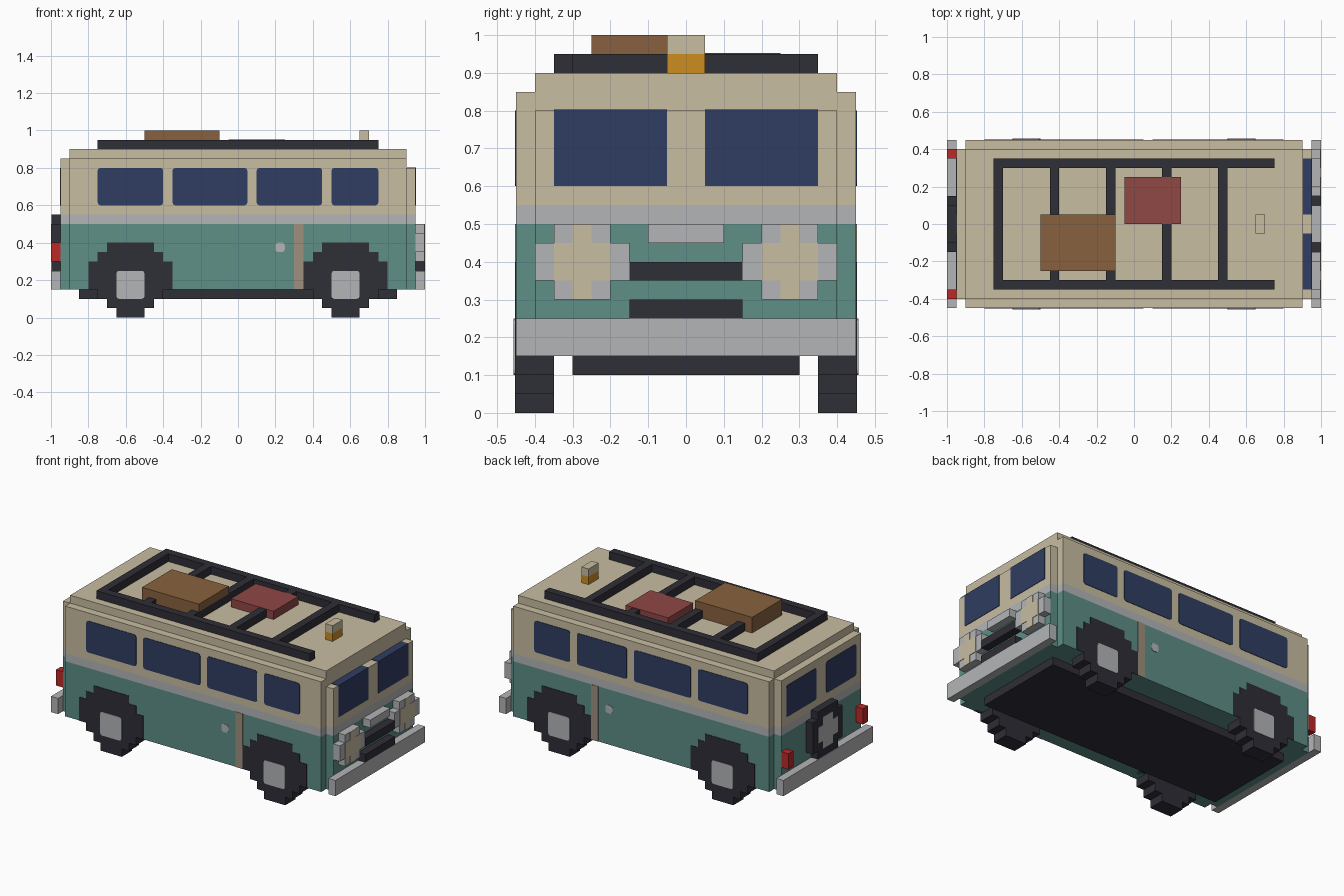
import bpy
import bmesh
from mathutils import Vector

cube = bpy.data.objects.get("Cube")
if cube:
    bpy.data.objects.remove(cube, do_unlink=True)

U = 0.05     # block size
SKIN = 0.003  # how far painted plates stand proud


def material(name, rgb):
    linear = [((c / 255 + 0.055) / 1.055) ** 2.4 for c in rgb]
    mat = bpy.data.materials.new(name)
    mat.use_nodes = True
    mat.diffuse_color = (*linear, 1)
    mat.node_tree.nodes["Principled BSDF"].inputs["Base Color"].default_value = (*linear, 1)
    return mat


CREAM = material("cream paint", (200, 189, 162))
TEAL = material("teal paint", (94, 142, 134))
SILVER = material("silver trim", (180, 181, 183))
DARK = material("dark rubber", (47, 46, 55))
GLASS = material("blue glass", (47, 61, 97))
BROWN = material("brown leather", (136, 97, 62))
MAROON = material("maroon case", (143, 72, 70))
AMBER = material("amber lamp", (204, 141, 33))
RED = material("red lamp", (188, 40, 40))
TAN = material("tan door seam", (157, 144, 127))


def blocks(name, mat, boxes, round_axis=None):
    """One object from boxes (x0, x1, y0, y1, z0, z1); may round edges along an axis."""
    bm = bmesh.new()
    for x0, x1, y0, y1, z0, z1 in boxes:
        lo, hi = Vector((x0, y0, z0)), Vector((x1, y1, z1))
        new = bmesh.ops.create_cube(bm, size=1)["verts"]
        for v in new:
            v.co = (lo + hi) / 2 + v.co * (hi - lo)
    if round_axis is not None:
        edges = [e for e in bm.edges
                 if abs((e.verts[0].co - e.verts[1].co).normalized()[round_axis]) > 0.9]
        bmesh.ops.bevel(bm, geom=edges, offset=0.014, segments=2, profile=0.5,
                        affect='EDGES')
    mesh = bpy.data.meshes.new(name)
    bm.to_mesh(mesh)
    bm.free()
    mesh.materials.append(mat)
    obj = bpy.data.objects.new(name, mesh)
    bpy.context.collection.objects.link(obj)
    return obj


def both(a, b):
    """A y interval and its mirror image."""
    return [(a, b), (-b, -a)]


def side_plates(name, mat, spans, z0, z1, proud=SKIN, rounded=None):
    """Thin plates on both long sides, over the given x spans."""
    blocks(name, mat, [(a, b, *y, z0, z1) for a, b in spans
                       for y in both(0.44, 0.45 + proud)], rounded)


# Body shell: three colour bands, with stepped end panels
for name, mat, z0, z1 in (("lower_body", TEAL, 0.15, 0.5),
                          ("waist_stripe", SILVER, 0.5, 0.55),
                          ("upper_body", CREAM, 0.55, 0.85)):
    blocks(name, mat, [(-0.9, 0.9, -0.45, 0.45, z0, z1),
                       (-0.95, -0.9, -0.4, 0.4, z0, z1),
                       (0.9, 0.95, -0.4, 0.4, z0, min(z1, 0.8))])
blocks("roof", CREAM, [(-0.9, 0.9, -0.4, 0.4, 0.85, 0.9)])
blocks("chassis", DARK, [(-0.85, 0.85, -0.3, 0.3, 0.1, 0.15)])

# Windows, door seams and handles
side_plates("side_windows", GLASS,
            [(-0.75, -0.4), (-0.35, 0.05), (0.1, 0.45), (0.5, 0.75)], 0.6, 0.8, rounded=1)
side_plates("door_seams", TAN, [(0.3, 0.35)], 0.15, 0.5)
side_plates("door_handles", SILVER, [(0.2, 0.25)], 0.35, 0.4, rounded=1)
blocks("windscreen", GLASS, [(0.9 + SKIN, 0.95 + SKIN, *y, 0.6, 0.8 + SKIN)
                             for y in both(0.05, 0.35)])
blocks("rear_windows", GLASS, [(-0.95 - SKIN, -0.94, *y, 0.6, 0.8)
                               for y in both(0.05, 0.35)], 0)

# Wheels: stacked rows of blocks, half widths in half blocks from the ground up
ROWS = (3, 5, 7, 9, 9, 9, 7, 5)
wheel_number = 0
for cx in (-0.575, 0.575):
    for y in both(0.35, 0.45 + SKIN):
        wheel_number += 1
        blocks(f"tyre_{wheel_number}", DARK,
               [(cx - w * U / 2, cx + w * U / 2, *y, i * U, (i + 1) * U)
                for i, w in enumerate(ROWS)])
    side_plates("hubcaps", SILVER, [(cx - 0.075, cx + 0.075)], 0.1, 0.25, 2 * SKIN, 1)

# Bumpers
for name, x0 in (("nose_bumper", 0.95), ("tail_bumper", -1.0)):
    blocks(name, SILVER, [(x0, x0 + U, -0.45, 0.45, 0.15, 0.25)])

# Nose: grille bars, badge plate and stepped headlamps
blocks("grille_bars", DARK, [(0.95, 1, -0.15, 0.15, z, z + U) for z in (0.25, 0.35)])
blocks("nose_plate", SILVER, [(0.95, 1, -0.1, 0.1, 0.45, 0.5)])
rims, lenses = [], []
for c in (-0.275, 0.275):
    rims += [(0.95, 1 - SKIN, c - 0.075, c + 0.075, 0.3, 0.5),
             (0.95, 1 - SKIN, c - 0.125, c + 0.125, 0.35, 0.45)]
    lenses += [(0.95, 1, c - 0.075, c + 0.075, 0.35, 0.45),
               (0.95, 1, c - 0.025, c + 0.025, 0.3, 0.5)]
blocks("headlamp_rims", SILVER, rims)
blocks("headlamp_lenses", CREAM, lenses)

# Tail: spare wheel and lamps
blocks("spare_tyre", DARK, [(-1 + SKIN, -0.95, -0.15, 0.15, 0.3, 0.5),
                            (-1 + SKIN, -0.95, -0.1, 0.1, 0.25, 0.55)])
blocks("spare_hub", SILVER, [(-1, -0.96, -0.1, 0.1, 0.35, 0.45),
                             (-1, -0.96, -0.05, 0.05, 0.3, 0.5)])
blocks("tail_lamps", RED, [(-1, -0.95, *y, 0.3, 0.4) for y in both(0.35, 0.4)])

# Roof rack, luggage and beacon
blocks("rack_rails", DARK, [(-0.75, 0.75, *y, 0.9, 0.95) for y in both(0.3, 0.35)])
blocks("rack_bars", DARK, [(x, x + U, -0.3, 0.3, 0.9, 0.95)
                           for x in (-0.75, -0.45, -0.15, 0.15, 0.45)])
blocks("suitcase", BROWN, [(-0.5, -0.1, -0.25, 0.05, 0.9, 1)])
blocks("small_case", MAROON, [(-0.05, 0.25, 0, 0.25, 0.9, 0.95 + SKIN)])
blocks("beacon_lamp", AMBER, [(0.65, 0.7, -0.05, 0.05, 0.9, 0.95)])
blocks("beacon_cap", CREAM, [(0.65, 0.7, -0.05, 0.05, 0.95, 1)])
